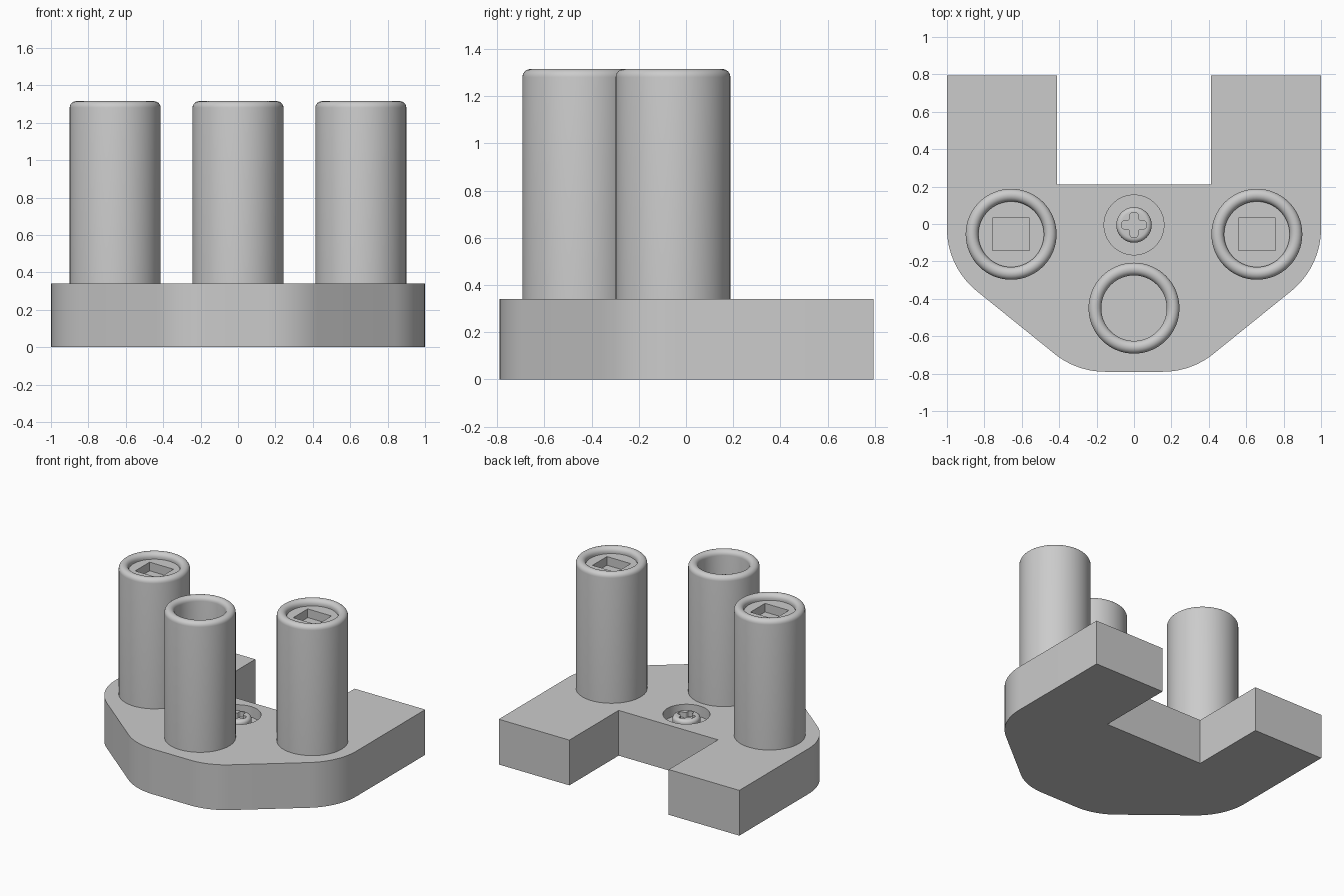
import bpy, math
from mathutils import Vector

if "Cube" in bpy.data.objects:
    bpy.data.objects.remove(bpy.data.objects["Cube"])

grey = bpy.data.materials.new("plain grey")
grey.use_nodes = True
COLOR = (0.6, 0.6, 0.6, 1)
grey.diffuse_color = COLOR
grey.node_tree.nodes["Principled BSDF"].inputs["Base Color"].default_value = COLOR

BASE_TOP, TUBE_TOP = 0.34, 1.315
TUBE_R, BORE_R, RIM_R = 0.243, 0.175, 0.034
SIDE_TUBE, FRONT_TUBE = (0.657, -0.055), (0, -0.45)
SCREW = (0, -0.005)


def mesh_object(name, verts, faces, loc=(0, 0, 0)):
    mesh = bpy.data.meshes.new(name)
    mesh.from_pydata(verts, [], faces)
    mesh.materials.append(grey)
    obj = bpy.data.objects.new(name, mesh)
    bpy.context.collection.objects.link(obj)
    obj.location = loc
    return obj


def smooth(obj):
    bpy.ops.object.select_all(action="DESELECT")
    obj.select_set(True)
    bpy.context.view_layer.objects.active = obj
    bpy.ops.object.shade_smooth_by_angle(angle=math.radians(35))


def prism(name, outline, z0, z1, loc=(0, 0, 0)):
    """Extrude a counter-clockwise outline from z0 to z1."""
    n = len(outline)
    verts = [(x, y, z) for z in (z0, z1) for x, y in outline]
    faces = [(i, (i + 1) % n, n + (i + 1) % n, n + i) for i in range(n)]
    faces += [tuple(reversed(range(n))), tuple(range(n, 2 * n))]
    return mesh_object(name, verts, faces, loc)


def lathe(name, profile, loc, n=64):
    """Spin (radius, height) points, listed from bottom to top, and cap both ends."""
    verts = [(r * math.cos(math.tau * i / n), r * math.sin(math.tau * i / n), z)
             for r, z in profile for i in range(n)]
    faces = [(k * n + i, k * n + (i + 1) % n, (k + 1) * n + (i + 1) % n, (k + 1) * n + i)
             for k in range(len(profile) - 1) for i in range(n)]
    last = (len(profile) - 1) * n
    faces += [tuple(reversed(range(n))), tuple(range(last, last + n))]
    obj = mesh_object(name, verts, faces, loc)
    smooth(obj)
    return obj


def cut(obj, cutter):
    cutter.hide_render = True
    cutter.hide_set(True)
    cutter.display_type = "WIRE"
    mod = obj.modifiers.new("cut", "BOOLEAN")
    mod.operation, mod.solver, mod.object = "DIFFERENCE", "EXACT", cutter
    # Apply the cut, then drop the helper
    bpy.context.view_layer.objects.active = obj
    bpy.ops.object.modifier_apply(modifier=mod.name)
    bpy.data.objects.remove(cutter)
    smooth(obj)


def rounded(corners, steps=14):
    """Replace each (x, y, radius) corner by an arc."""
    out = []
    for i, (x, y, r) in enumerate(corners):
        p = Vector((x, y))
        if r == 0:
            out.append((x, y))
            continue
        a = (Vector(corners[i - 1][:2]) - p).normalized()
        b = (Vector(corners[(i + 1) % len(corners)][:2]) - p).normalized()
        half = a.angle(b) / 2
        centre = p + (a + b).normalized() * r / math.sin(half)
        start = p + a * r / math.tan(half) - centre
        turn = a.angle_signed(b)
        sweep = math.copysign(math.pi - 2 * half, turn)
        for k in range(steps + 1):
            t = sweep * k / steps
            c, s = math.cos(t), math.sin(t)
            out.append((centre.x + start.x * c - start.y * s,
                        centre.y + start.x * s + start.y * c))
    return out


# Base plate with rear notch and rounded front corners
right_half = [(0.306, -0.79, 0.43), (1, -0.23, 0.43), (1, 0.795, 0),
              (0.413, 0.795, 0), (0.413, 0.21, 0)]
left_half = [(-x, y, r) for x, y, r in reversed(right_half)]
base = prism("base_plate", rounded(right_half + left_half), 0, BASE_TOP)

# Round recess for the screw
cut(base, lathe("recess_cutter", [(0.16, BASE_TOP - 0.08), (0.16, BASE_TOP + 0.1)], (*SCREW, 0)))

# Tubes with a fully rounded rim
mid = (TUBE_R + BORE_R) / 2
rim = [(mid + RIM_R * math.cos(a), TUBE_TOP - RIM_R + RIM_R * math.sin(a))
       for a in (math.pi * k / 12 for k in range(13))]


def tube(name, centre, floor):
    return lathe(name, [(TUBE_R, BASE_TOP - 0.02)] + rim + [(BORE_R, floor)], (*centre, 0))


tube("front_tube", FRONT_TUBE, BASE_TOP + 0.002)

# Side tubes are plugged just under the rim, with a square socket
for side, sign in (("left", 1), ("right", -1)):
    centre = (sign * SIDE_TUBE[0], SIDE_TUBE[1])
    post = tube(side + "_tube", centre, TUBE_TOP - 0.045)
    w, d = 0.099, 0.086
    square = [(-w, -d), (w, -d), (w, d), (-w, d)]
    cut(post, prism("socket_cutter", square, TUBE_TOP - 0.11, TUBE_TOP + 0.1, (*centre, 0)))

# Screw head with rounded edge and cross slot
top = BASE_TOP - 0.005
edge = [(0.07 + 0.025 * math.cos(a), top - 0.025 + 0.025 * math.sin(a))
        for a in (math.pi / 2 * k / 6 for k in range(7))]
head = lathe("screw_head", [(0.095, BASE_TOP - 0.085)] + edge, (*SCREW, 0), 48)
arm, inner, r = 0.066, 0.022, 0.016
cross = []
for k in range(4):
    c, s = round(math.cos(k * math.pi / 2)), round(math.sin(k * math.pi / 2))
    for x, y, rad in ((arm, -inner, r), (arm, inner, r), (inner, inner, r)):
        cross.append((x * c - y * s, x * s + y * c, rad))
cut(head, prism("cross_cutter", rounded(cross, 5), top - 0.04, top + 0.1, (*SCREW, 0)))
